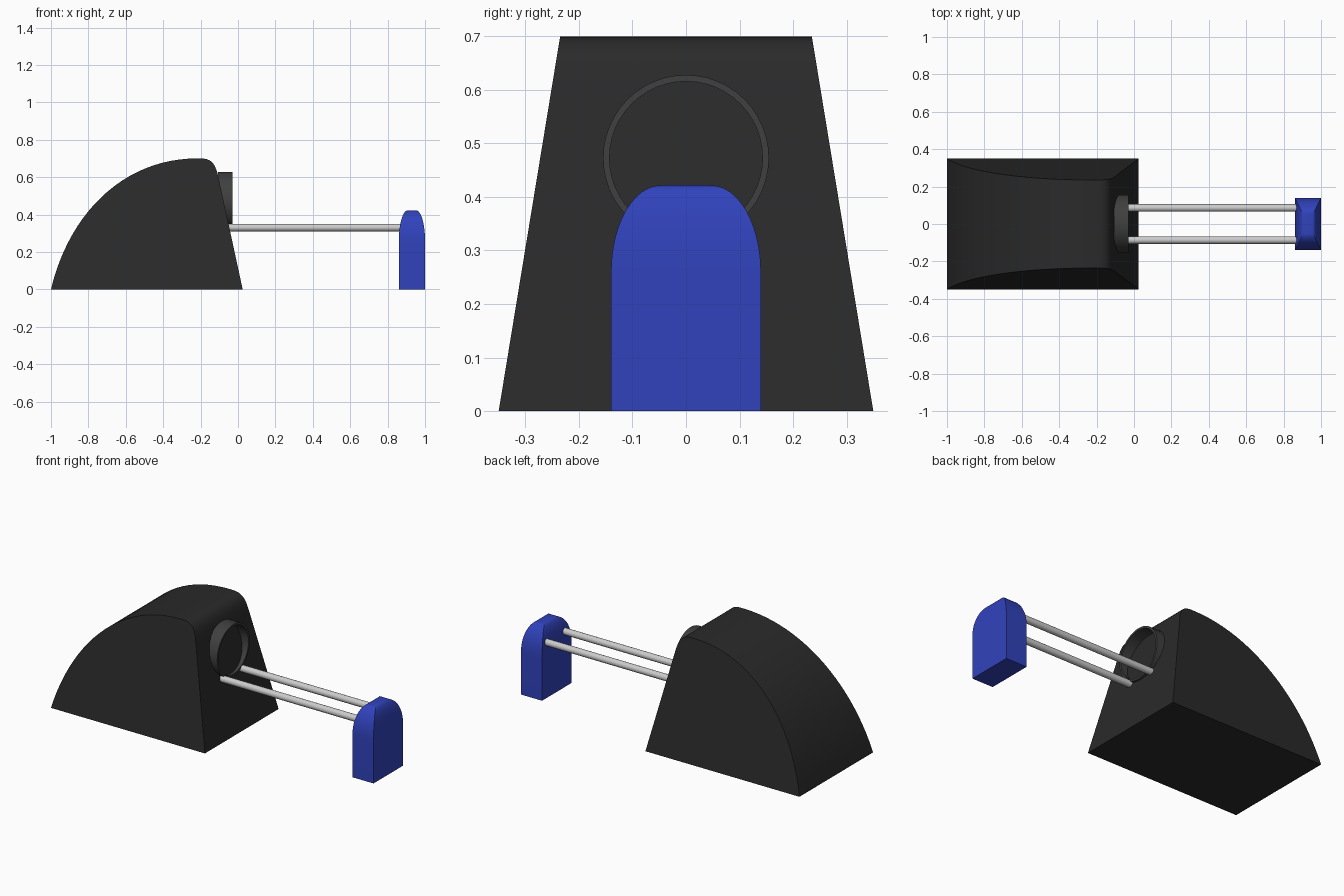
import bpy, math
from math import sin, cos, pi, sqrt
from mathutils import Vector
from mathutils.geometry import interpolate_bezier
import bmesh

if "Cube" in bpy.data.objects:
    bpy.data.objects.remove(bpy.data.objects["Cube"])


def material(name, rgb):
    m = bpy.data.materials.new(name)
    m.diffuse_color = (*rgb, 1)
    m.use_nodes = True
    m.node_tree.nodes["Principled BSDF"].inputs["Base Color"].default_value = m.diffuse_color
    return m


def loft(name, rings, mat=None, caps=True, closed=False):
    """Skin equal-length closed loops of points into one object."""
    bm = bmesh.new()
    loops = [[bm.verts.new(p) for p in r] for r in rings]
    n = len(loops[0])
    pairs = list(zip(loops, loops[1:]))
    if closed:
        pairs.append((loops[-1], loops[0]))
    for a, b in pairs:
        for i in range(n):
            j = (i + 1) % n
            bm.faces.new((a[i], a[j], b[j], b[i]))
    if caps and not closed:
        bm.faces.new(loops[0])
        bm.faces.new(loops[-1])
    bmesh.ops.recalc_face_normals(bm, faces=bm.faces)
    me = bpy.data.meshes.new(name)
    bm.to_mesh(me)
    bm.free()
    ob = bpy.data.objects.new(name, me)
    bpy.context.collection.objects.link(ob)
    if mat:
        me.materials.append(mat)
    bpy.context.view_layer.objects.active = ob
    ob.select_set(True)
    bpy.ops.object.shade_smooth_by_angle(angle=math.radians(30))
    ob.select_set(False)
    return ob


def circle(x, y, z, r, n):
    return [(x, y + r * cos(2 * pi * i / n), z + r * sin(2 * pi * i / n)) for i in range(n)]


def bezier(pts, n):
    a, b, c, d = [Vector((x, z)) for x, z in pts]
    return interpolate_bezier(a, b, c, d, n)


black = material("black", (0.023, 0.023, 0.023))
dark_grey = material("dark_grey", (0.05, 0.05, 0.05))
blue = material("blue", (0.03, 0.055, 0.5))

# Domed body: side profile, with flat sides leaning inwards towards the top
profile = bezier([(-1, 0), (-.9, .42), (-.6, .7), (-.22, .7)], 24)
profile += bezier([(-.2, .7), (-.14, .7), (-.12, .67), (-.105, .6)], 10)
profile.append(Vector((.025, 0)))
loft("body", [[(p.x, s * (.35 - .164 * p.y), p.y) for p in profile] for s in (-1, 1)], black)

# Thin round collar on the sloping face
loft("collar_ring", [circle(x, 0, .473, r, 48) for x, r in
                     ((-.107, .155), (-.03, .155), (-.03, .143), (-.107, .143))],
     dark_grey, closed=True)

# Pair of rods joining the body and the end block
for side, name in ((-1, "front_rod"), (1, "back_rod")):
    loft(name, [circle(x, side * .086, .33, .02, 20) for x in (-.06, .88)])

# End block: rectangular sections shrinking to a rounded top
sections = [(0, 1)]
for i in range(13):
    t = sin(pi / 2 * i / 12)
    sections.append((.26 + .162 * t, .33 + .67 * sqrt(max(0, 1 - t * t))))
loft("end_block", [[(.93 + a * .07 * s, b * .14 * s, z)
                    for a, b in ((-1, -1), (1, -1), (1, 1), (-1, 1))] for z, s in sections], blue)
